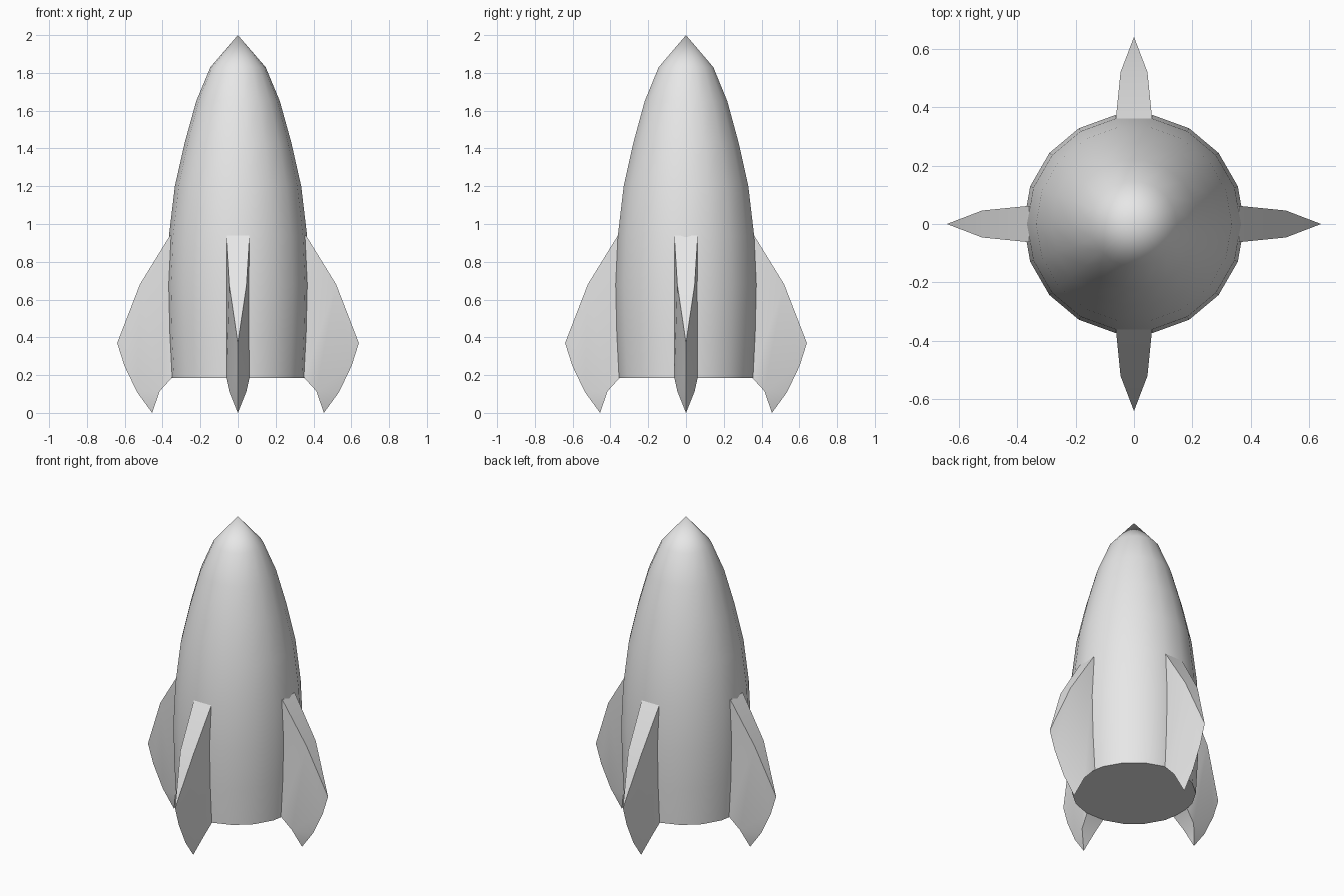
import bpy, bmesh, math
from mathutils import Matrix

if "Cube" in bpy.data.objects:
    bpy.data.objects.remove(bpy.data.objects["Cube"], do_unlink=True)

grey = bpy.data.materials.new("hull grey")
grey.use_nodes = True
grey.diffuse_color = (0.8, 0.8, 0.8, 1)
grey.node_tree.nodes["Principled BSDF"].inputs["Base Color"].default_value = (0.8, 0.8, 0.8, 1)


def finish(bm, name):
    """Turn a bmesh into a shaded object."""
    bmesh.ops.recalc_face_normals(bm, faces=bm.faces)
    mesh = bpy.data.meshes.new(name)
    bm.to_mesh(mesh)
    bm.free()
    mesh.materials.append(grey)
    obj = bpy.data.objects.new(name, mesh)
    bpy.context.collection.objects.link(obj)
    bpy.ops.object.select_all(action='DESELECT')
    obj.select_set(True)
    bpy.context.view_layer.objects.active = obj
    bpy.ops.object.shade_smooth_by_angle(angle=math.radians(30))
    return obj


# Hull: profile of (radius, height) turned around the z axis
SIDES = 18
profile = [(0.36, 0.185), (0.372, 0.42), (0.378, 0.68), (0.366, 0.94),
           (0.335, 1.2), (0.283, 1.43), (0.222, 1.65), (0.147, 1.83)]
bm = bmesh.new()
rings = []
for r, z in profile:
    angles = [math.tau * i / SIDES for i in range(SIDES)]
    rings.append([bm.verts.new((r * math.cos(a), r * math.sin(a), z)) for a in angles])
tip = bm.verts.new((0, 0, 2))
bm.faces.new(rings[0])
for i in range(SIDES):
    j = (i + 1) % SIDES
    for low, high in zip(rings, rings[1:]):
        bm.faces.new((low[i], low[j], high[j], high[i]))
    bm.faces.new((rings[-1][i], rings[-1][j], tip))
finish(bm, "hull")

# Fin outline: (distance out, height, half thickness), zero gives a sharp edge
outline = [(0.3, 0.94, 0.062), (0.36, 0.94, 0.062), (0.52, 0.68, 0.046),
           (0.64, 0.37, 0), (0.602, 0.25, 0), (0.535, 0.11, 0),
           (0.455, 0, 0), (0.415, 0.115, 0.046), (0.35, 0.187, 0.062),
           (0.3, 0.187, 0.062)]
side_faces = [(0, 1, 8, 9), (1, 2, 7, 8), (2, 3, 4), (2, 4, 5, 7), (5, 6, 7)]


def make_fin(name, turn):
    bm = bmesh.new()
    left = [bm.verts.new((x, t, z)) for x, z, t in outline]
    right = [bm.verts.new((x, -t, z)) if t else v for (x, z, t), v in zip(outline, left)]
    for face in side_faces:
        bm.faces.new([left[i] for i in face])
        bm.faces.new([right[i] for i in reversed(face)])
    # Rim between the two sides, merging to a point at the sharp edge
    for i in range(len(outline)):
        j = (i + 1) % len(outline)
        loop = list(dict.fromkeys((left[i], left[j], right[j], right[i])))
        if len(loop) > 2:
            bm.faces.new(loop)
    bm.transform(Matrix.Rotation(turn, 4, 'Z'))
    finish(bm, name)


for k, name in enumerate(("left_fin", "back_fin", "right_fin", "front_fin")):
    make_fin(name, k * math.pi / 2)
